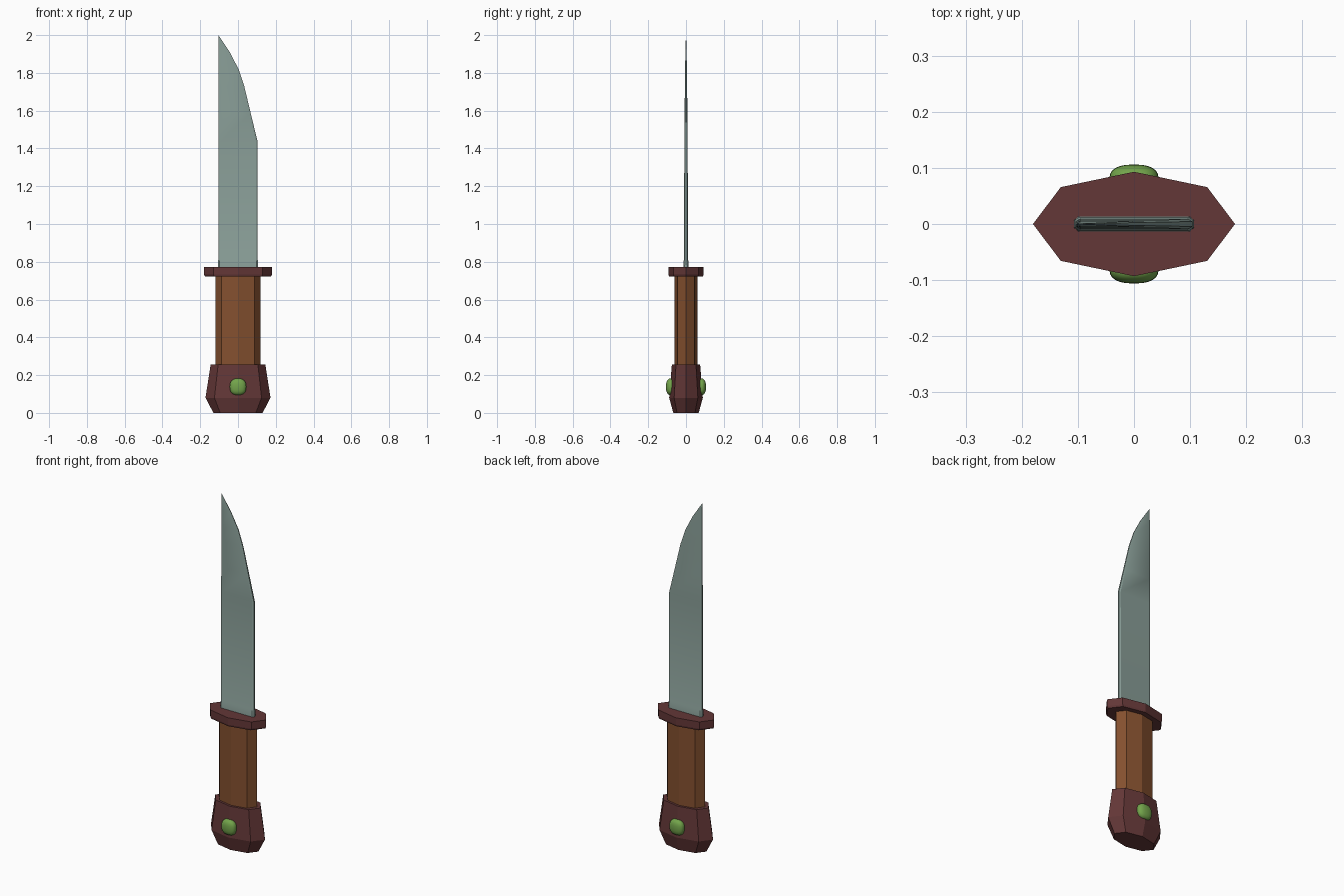
import bpy, bmesh, math

if "Cube" in bpy.data.objects:
    bpy.data.objects.remove(bpy.data.objects["Cube"])


def material(name, rgb):
    m = bpy.data.materials.new(name)
    m.diffuse_color = (*rgb, 1)
    m.use_nodes = True
    m.node_tree.nodes["Principled BSDF"].inputs["Base Color"].default_value = m.diffuse_color
    return m


STEEL = material("grey green steel", (0.25, 0.34, 0.31))
WOOD = material("brown wood", (0.23, 0.08, 0.028))
MAROON = material("dark maroon", (0.125, 0.038, 0.038))
GREEN = material("green gem", (0.17, 0.37, 0.07))


def loft(name, rings, mat):
    """Skin a list of equal-length point rings and cap both ends."""
    bm = bmesh.new()
    loops = [[bm.verts.new(p) for p in ring] for ring in rings]
    n = len(loops[0])
    for a, b in zip(loops, loops[1:]):
        for i in range(n):
            j = (i + 1) % n
            bm.faces.new((a[i], a[j], b[j], b[i]))
    bm.faces.new(loops[0][::-1])
    bm.faces.new(loops[-1])
    bmesh.ops.recalc_face_normals(bm, faces=bm.faces)
    me = bpy.data.meshes.new(name)
    bm.to_mesh(me)
    bm.free()
    me.materials.append(mat)
    ob = bpy.data.objects.new(name, me)
    bpy.context.collection.objects.link(ob)
    return ob


def smooth(ob, angle):
    bpy.ops.object.select_all(action='DESELECT')
    ob.select_set(True)
    bpy.context.view_layer.objects.active = ob
    bpy.ops.object.shade_smooth_by_angle(angle=math.radians(angle))


# Shared eight-sided cross-section, scaled by its half width
SECTION = [(1, 0), (.725, .365), (0, .517), (-.725, .365),
           (-1, 0), (-.725, -.365), (0, -.517), (.725, -.365)]


def section(half_width, z):
    return [(x * half_width, y * half_width, z) for x, y in SECTION]


# Pommel, grip and guard
loft("pommel", [section(.13, 0), section(.172, .08), section(.145, .255)], MAROON)
loft("grip", [section(.12, .24), section(.12, .74)], WOOD)
loft("guard", [section(.174, .722), section(.18, .732), section(.18, .772)], MAROON)


# Blade: chamfered slab, thinning towards the tip: (z, left, right, half thickness)
def slab(z, left, right, t):
    c = min(.008, (right - left) * .3)
    k = t * .5
    return [(right, -k, z), (right, k, z), (right - c, t, z), (left + c, t, z),
            (left, k, z), (left, -k, z), (left + c, -t, z), (right - c, -t, z)]


BLADE = [(.76, -.107, .107, .014), (.805, -.106, .106, .0125), (.812, -.104, .104, .010),
         (1.435, -.104, .104, .009), (1.58, -.104, .069, .0075), (1.73, -.104, .033, .006),
         (1.82, -.104, .003, .005), (1.91, -.104, -.044, .003), (2.0, -.104, -.1035, .0005)]
smooth(loft("blade", [slab(*b) for b in BLADE], STEEL), 25)

# Rounded gems on the front and back of the pommel
for side, label in ((-1, "front"), (1, "back")):
    bpy.ops.mesh.primitive_uv_sphere_add(segments=24, ring_count=12, radius=1)
    gem = bpy.context.object
    gem.name = label + "_gem"
    for v in gem.data.vertices:
        p = [math.copysign(abs(c) ** .8, c) for c in v.co]
        v.co = (p[0] * .044, side * .08 + p[1] * .026, .138 + p[2] * .044)
    gem.data.materials.append(GREEN)
    smooth(gem, 60)
